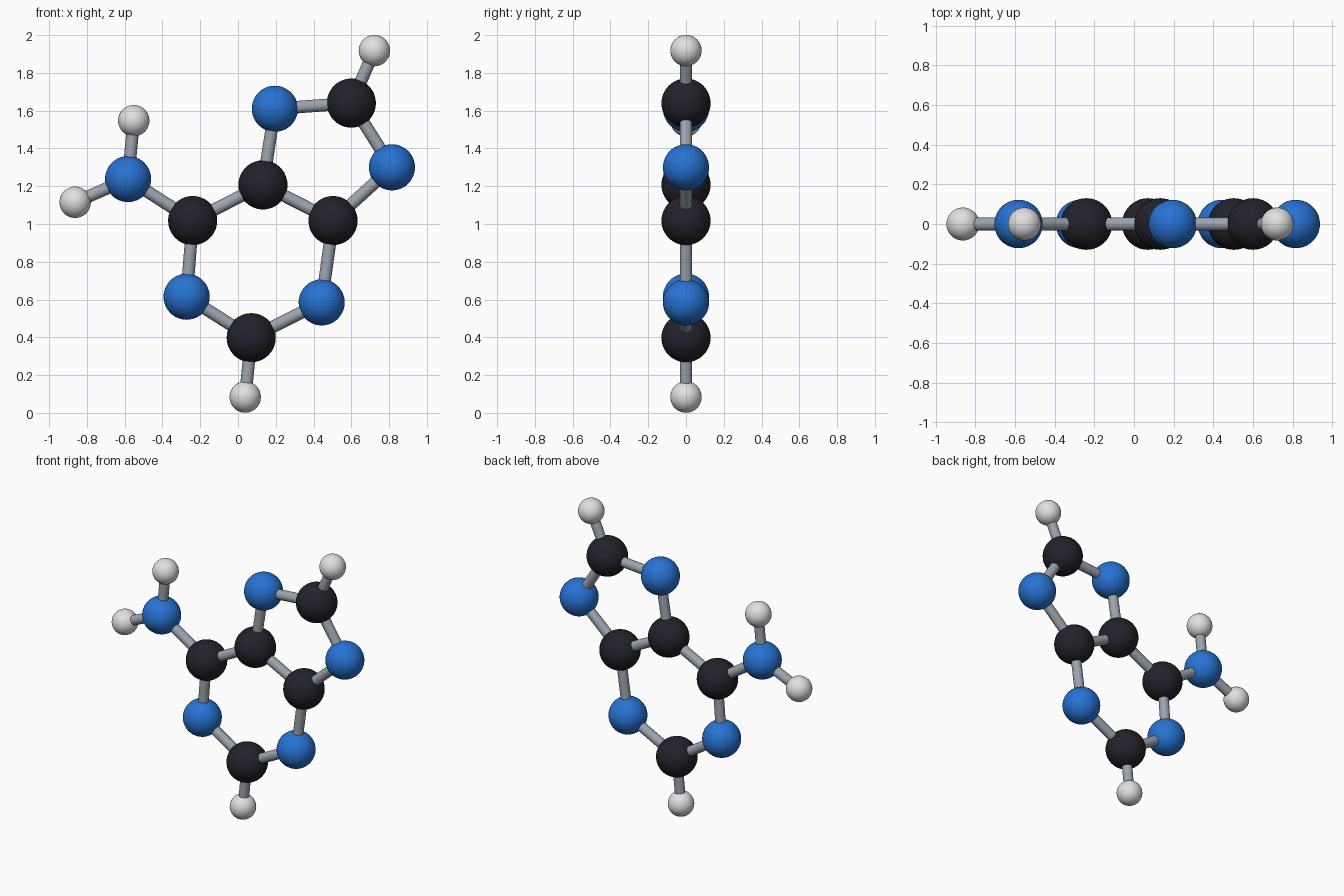
import bpy
from mathutils import Vector

cube = bpy.data.objects.get("Cube")
if cube:
    bpy.data.objects.remove(cube, do_unlink=True)


def material(name, colour):
    mat = bpy.data.materials.new(name)
    mat.use_nodes = True
    mat.diffuse_color = (*colour, 1)
    bsdf = next(n for n in mat.node_tree.nodes if n.type == "BSDF_PRINCIPLED")
    bsdf.inputs["Base Color"].default_value = (*colour, 1)
    bsdf.inputs["Roughness"].default_value = 0.5
    return mat


# Radius and colour of each kind of atom
KINDS = {
    "carbon": (0.13, material("charcoal", (0.016, 0.016, 0.025))),
    "nitrogen": (0.122, material("blue", (0.02, 0.17, 0.65))),
    "hydrogen": (0.083, material("off_white", (0.75, 0.75, 0.75))),
}
BOND_RADIUS = 0.033
bond_grey = material("bond_grey", (0.33, 0.37, 0.42))

# Atoms: kind and position in the x-z plane
ATOMS = {
    "ring_top": ("carbon", 0.60, 1.64),
    "small_ring_left": ("nitrogen", 0.195, 1.61),
    "small_ring_right": ("nitrogen", 0.815, 1.30),
    "shared_left": ("carbon", 0.132, 1.207),
    "shared_right": ("carbon", 0.503, 1.018),
    "amino_base": ("carbon", -0.24, 1.018),
    "big_ring_left": ("nitrogen", -0.272, 0.615),
    "big_ring_right": ("nitrogen", 0.443, 0.585),
    "ring_bottom": ("carbon", 0.07, 0.398),
    "amino": ("nitrogen", -0.582, 1.238),
    "amino_upper": ("hydrogen", -0.552, 1.547),
    "amino_outer": ("hydrogen", -0.862, 1.115),
    "top_tip": ("hydrogen", 0.722, 1.918),
    "bottom_tip": ("hydrogen", 0.038, 0.084),
}

# Bonds: chains of joined atoms
CHAINS = [
    ["shared_left", "small_ring_left", "ring_top", "small_ring_right", "shared_right"],
    ["shared_right", "shared_left", "amino_base", "big_ring_left", "ring_bottom",
     "big_ring_right", "shared_right"],
    ["amino_base", "amino", "amino_upper"],
    ["amino", "amino_outer"],
    ["ring_top", "top_tip"],
    ["ring_bottom", "bottom_tip"],
]


def finish(name, mat):
    obj = bpy.context.object
    obj.name = name
    obj.data.materials.append(mat)
    bpy.ops.object.shade_smooth_by_angle()


def position(atom):
    kind, x, z = ATOMS[atom]
    return Vector((x, 0, z))


# Spheres
for atom, (kind, x, z) in ATOMS.items():
    radius, mat = KINDS[kind]
    bpy.ops.mesh.primitive_uv_sphere_add(segments=48, ring_count=24, radius=radius,
                                         location=(x, 0, z))
    finish(f"{kind}_{atom}", mat)

# Rods between sphere centres
for chain in CHAINS:
    for start, end in zip(chain, chain[1:]):
        a, b = position(start), position(end)
        bpy.ops.mesh.primitive_cylinder_add(
            vertices=24, radius=BOND_RADIUS, depth=(b - a).length, location=(a + b) / 2,
            rotation=(b - a).to_track_quat("Z", "Y").to_euler())
        finish(f"bond_{start}_to_{end}", bond_grey)
